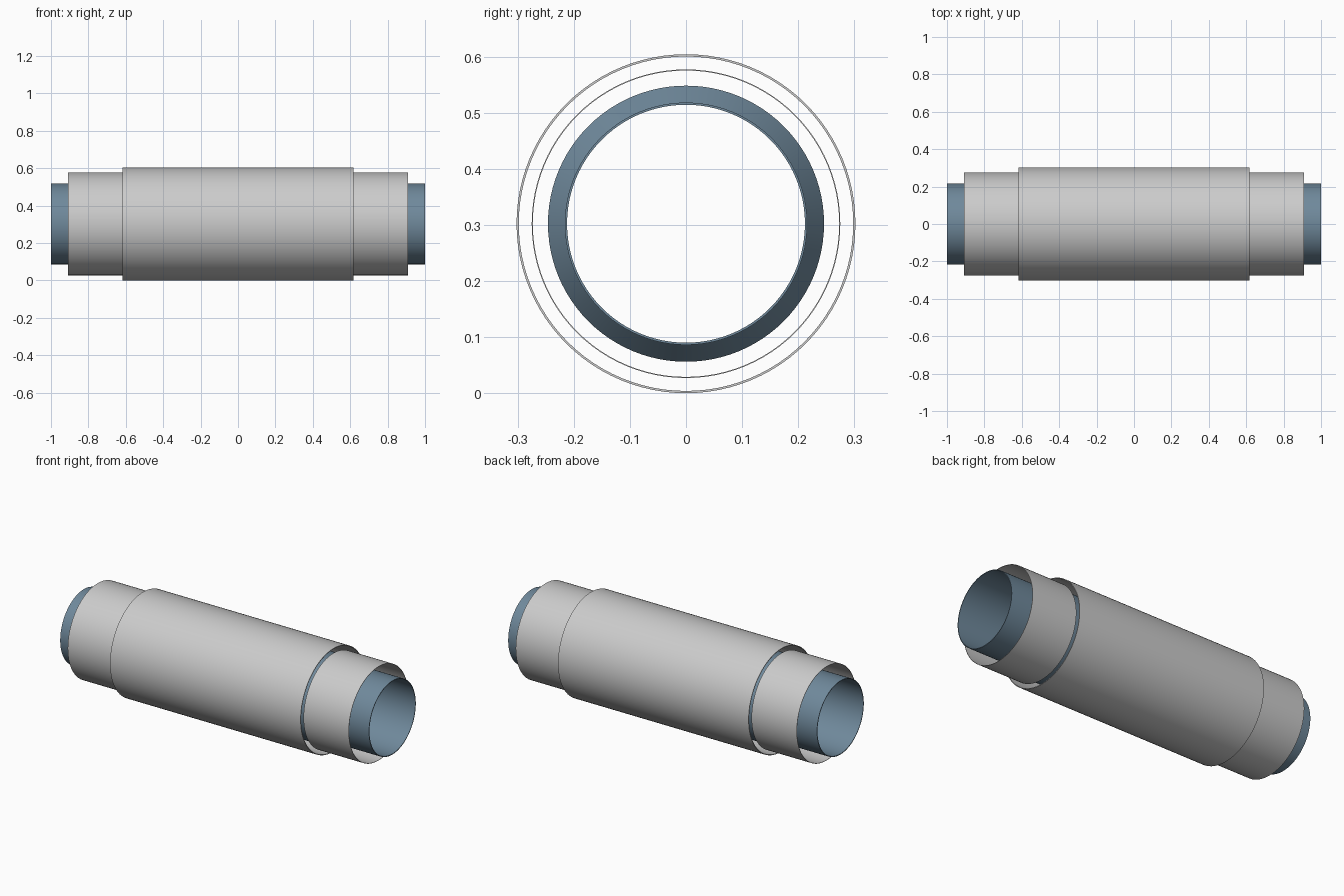
import bpy, bmesh, math

if "Cube" in bpy.data.objects:
    bpy.data.objects.remove(bpy.data.objects["Cube"])

CENTER_Z = 0.302
SIDES = 96

blue = bpy.data.materials.new("blue_steel")
blue.diffuse_color = (0.16, 0.25, 0.33, 1)
blue.use_nodes = True
blue.node_tree.nodes["Principled BSDF"].inputs["Base Color"].default_value = blue.diffuse_color


def lathe(name, profile, material=None):
    """Revolve a closed (x, radius) profile around the x axis."""
    bm = bmesh.new()
    rings = []
    for i in range(SIDES):
        a = 2 * math.pi * i / SIDES
        rings.append([bm.verts.new((x, r * math.sin(a), CENTER_Z + r * math.cos(a)))
                      for x, r in profile])
    n = len(profile)
    for i in range(SIDES):
        a, b = rings[i], rings[(i + 1) % SIDES]
        for j in range(n):
            k = (j + 1) % n
            bm.faces.new((a[j], a[k], b[k], b[j]))
    bmesh.ops.recalc_face_normals(bm, faces=bm.faces)
    mesh = bpy.data.meshes.new(name)
    bm.to_mesh(mesh)
    bm.free()
    obj = bpy.data.objects.new(name, mesh)
    bpy.context.collection.objects.link(obj)
    if material:
        mesh.materials.append(material)
    bpy.ops.object.select_all(action='DESELECT')
    obj.select_set(True)
    bpy.context.view_layer.objects.active = obj
    bpy.ops.object.shade_smooth_by_angle(angle=math.radians(30))
    return obj


def sleeve(name, x0, x1, outer, inner):
    return lathe(name, [(x0, outer), (x1, outer), (x1, inner), (x0, inner)])


# Inner pipe: wide in the middle, tapering to narrow open ends
half = [(0.62, 0.246), (0.66, 0.216), (1.0, 0.216)]
bore = [(1.0, 0.212), (0.66, 0.212), (0.62, 0.242)]
profile = ([(-x, r) for x, r in reversed(half)] + half
           + bore + [(-x, r) for x, r in reversed(bore)])
lathe("inner_pipe", profile, blue)

# Large middle sleeve
sleeve("middle_sleeve", -0.617, 0.617, 0.302, 0.298)

# Slightly smaller sleeve at each end
sleeve("end_sleeve_right", 0.617, 0.91, 0.275, 0.273)
sleeve("end_sleeve_left", -0.91, -0.617, 0.275, 0.273)
